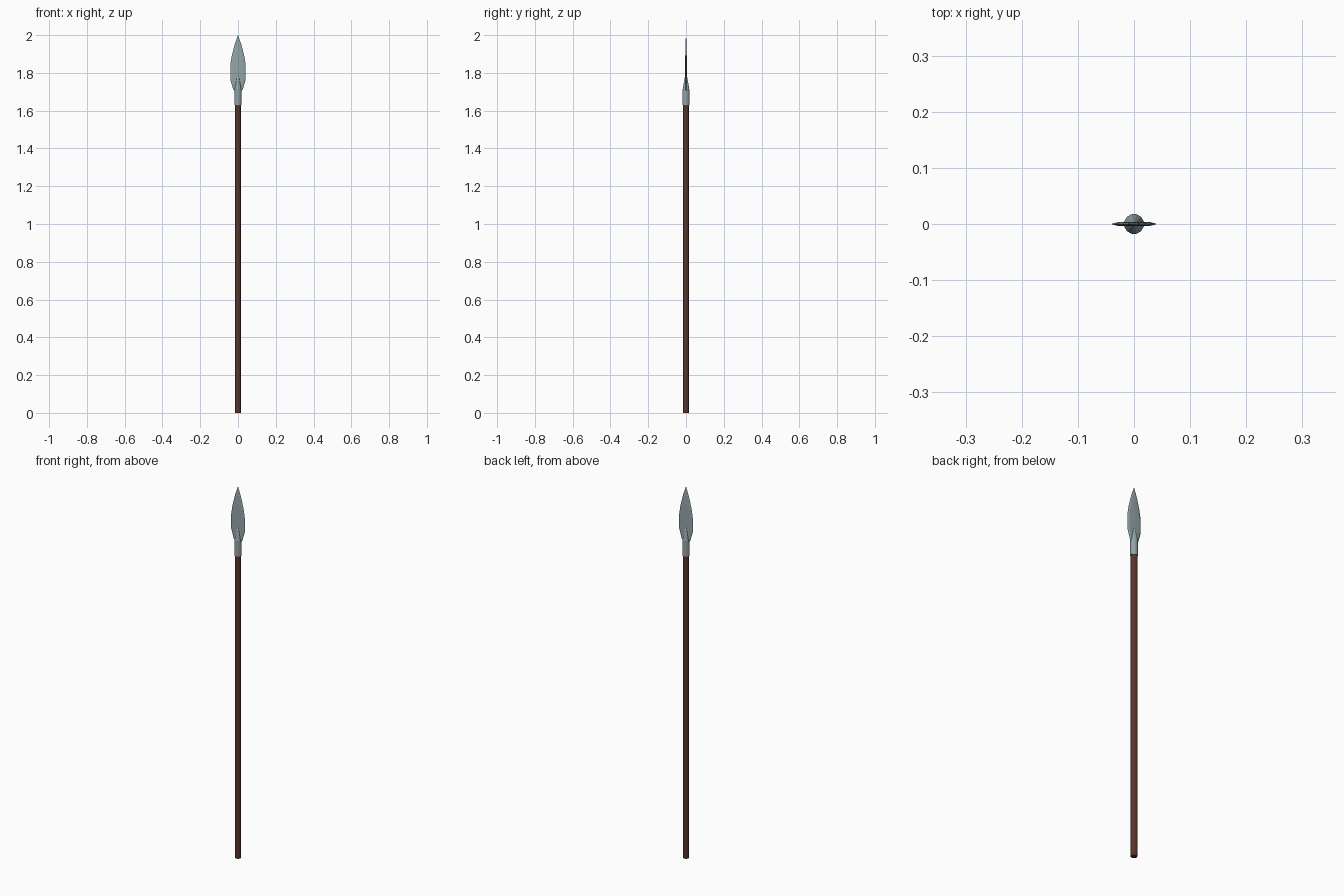
import bpy, bmesh
from math import cos, sin, pi

if "Cube" in bpy.data.objects:
    bpy.data.objects.remove(bpy.data.objects["Cube"])


def material(name, rgb):
    m = bpy.data.materials.new(name)
    m.diffuse_color = (*rgb, 1)
    m.use_nodes = True
    m.node_tree.nodes["Principled BSDF"].inputs["Base Color"].default_value = m.diffuse_color
    return m


def loft(name, rings, mat):
    """Skin a stack of equal-sized point rings and cap both ends."""
    bm = bmesh.new()
    loops = [[bm.verts.new(p) for p in ring] for ring in rings]
    n = len(loops[0])
    for a, b in zip(loops, loops[1:]):
        for i in range(n):
            j = (i + 1) % n
            bm.faces.new((a[i], a[j], b[j], b[i]))
    bm.faces.new(loops[0][::-1])
    bm.faces.new(loops[-1])
    bmesh.ops.remove_doubles(bm, verts=bm.verts, dist=0.00005)
    bmesh.ops.recalc_face_normals(bm, faces=bm.faces)
    me = bpy.data.meshes.new(name)
    bm.to_mesh(me)
    bm.free()
    me.materials.append(mat)
    ob = bpy.data.objects.new(name, me)
    bpy.context.collection.objects.link(ob)
    return ob


def circle(r, z, n=12):
    return [(r * cos(2 * pi * (i + .5) / n), r * sin(2 * pi * (i + .5) / n), z) for i in range(n)]


def blade_section(w, t, z):
    # flattened section with bevelled cutting edges and a slight central ridge
    k = w * 0.72
    return [(-w, 0, z), (-k, -t * .8, z), (0, -t, z), (k, -t * .8, z),
            (w, 0, z), (k, t * .8, z), (0, t, z), (-k, t * .8, z)]


wood = material("dark_wood", (0.10, 0.035, 0.024))
steel = material("steel", (0.30, 0.38, 0.40))

# wooden shaft
loft("shaft", [circle(0.016, 0), circle(0.016, 1.66)], wood)

# metal socket tapering into the blade
loft("socket", [circle(0.018, 1.63), circle(0.018, 1.715), circle(0.0005, 1.81)], steel)

# leaf-shaped blade
outline = [(0.014, 1.70), (0.026, 1.715), (0.041, 1.765), (0.041, 1.84),
           (0.033, 1.89), (0.018, 1.95), (0.0004, 2.0)]
loft("blade", [blade_section(w, 0.004 if z < 1.94 else 0.003 if z < 2 else 0.0004, z)
               for w, z in outline], steel)
